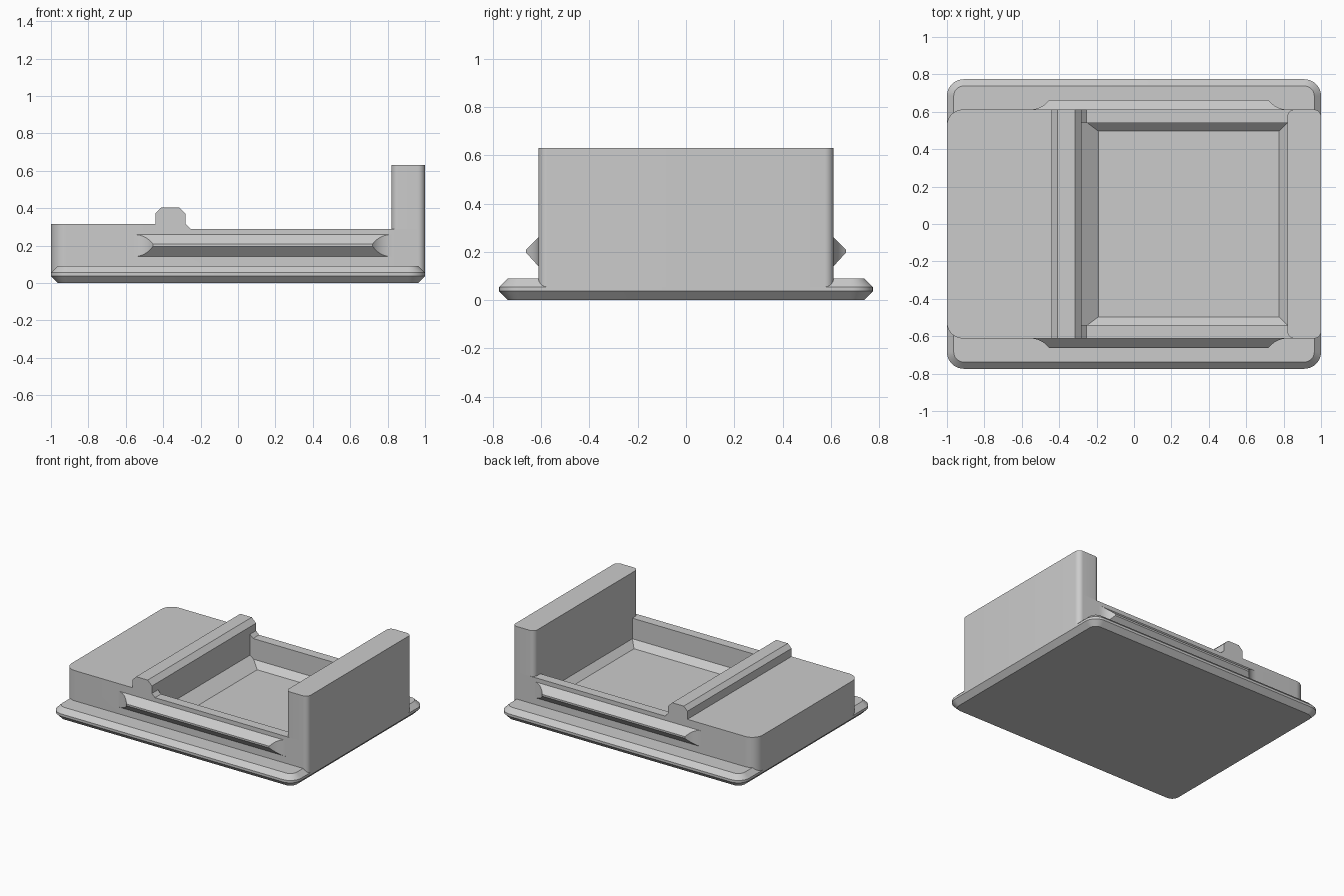
import bpy, bmesh, math

cube = bpy.data.objects.get("Cube")
if cube:
    bpy.data.objects.remove(cube, do_unlink=True)

grey = bpy.data.materials.new("light_grey")
grey.use_nodes = True
colour = (0.6, 0.6, 0.6, 1)
grey.diffuse_color = colour
grey.node_tree.nodes["Principled BSDF"].inputs["Base Color"].default_value = colour


def loft(name, loops):
    """Skin a stack of equal-length loops and cap both ends."""
    bm = bmesh.new()
    rings = [[bm.verts.new(p) for p in loop] for loop in loops]
    n = len(rings[0])
    for a, b in zip(rings, rings[1:]):
        for i in range(n):
            j = (i + 1) % n
            bm.faces.new((a[i], a[j], b[j], b[i]))
    bm.faces.new(rings[0][::-1])
    bm.faces.new(rings[-1])
    bmesh.ops.recalc_face_normals(bm, faces=bm.faces)
    mesh = bpy.data.meshes.new(name)
    bm.to_mesh(mesh)
    bm.free()
    mesh.materials.append(grey)
    ob = bpy.data.objects.new(name, mesh)
    bpy.context.collection.objects.link(ob)
    return ob


def rounded(x0, x1, y, z, r_left, r_right, steps=10):
    """Rounded rectangle outline, symmetric in y."""
    pts = []
    corners = ((x1, 1, r_right), (x0, 1, r_left), (x0, -1, r_left), (x1, -1, r_right))
    for q, (x, side, r) in enumerate(corners):
        cx = x - r if x == x1 else x + r
        for k in range(steps + 1):
            a = math.pi / 2 * (q + k / steps)
            pts.append((cx + r * math.cos(a), side * (y - r) + r * math.sin(a), z))
    return pts


def boolean(ob, cutter, operation):
    """Apply a boolean and discard the cutter."""
    mod = ob.modifiers.new(operation.lower(), 'BOOLEAN')
    mod.operation = operation
    mod.solver = 'EXACT'
    mod.object = cutter
    bpy.context.view_layer.objects.active = ob
    bpy.ops.object.modifier_apply(modifier=mod.name)
    bpy.data.objects.remove(cutter, do_unlink=True)


# Base plate with chamfered rim
plate = loft("base_plate", [
    rounded(-1 + d, 1 - d, 0.774 - d, z, 0.09 - d, 0.09 - d)
    for z, d in ((0, 0.036), (0.037, 0), (0.055, 0), (0.09, 0.036))])

# Body: stepped side profile with cross bar, trimmed to a rounded footprint
profile = [(-1.1, 0), (-1.1, 0.315), (-0.44, 0.315), (-0.44, 0.375), (-0.41, 0.405),
           (-0.315, 0.405), (-0.28, 0.37), (-0.28, 0.315), (-0.255, 0.29),
           (1.1, 0.29), (1.1, 0)]
body = loft("body", [[(x, y, z) for x, z in profile] for y in (-0.7, 0.7)])
boolean(body, loft("footprint_helper", [
    rounded(-1, 1, 0.612, z, 0.085, 0.038) for z in (0.055, 0.8)]), 'INTERSECT')

# Recessed pocket: sloped foot all round, wider below the cross bar
pocket = [(0.092, -0.19, 0.775, 0.496), (0.137, -0.25, 0.82, 0.541),
          (0.1595, -0.28, 0.82, 0.541), (0.36, -0.28, 0.82, 0.541)]
boolean(body, loft("pocket_helper", [
    [(x0, -y, z), (x1, -y, z), (x1, y, z), (x0, y, z)]
    for z, x0, x1, y in pocket]), 'DIFFERENCE')

# Tall end wall
wall = loft("end_wall", [
    rounded(0.82, 1, 0.612, z, 0.038, 0.038) for z in (0.29, 0.63)])

# Side rails: wedge section fading out in a shallow concave arc at each end
radius, sweep = 0.125, math.asin(0.8)
fade = [(radius * math.sin(t), radius * (1 - math.cos(t)) + 0.001)
        for t in (sweep * k / 8 for k in range(9))]
stations = [(-0.555 + x, d) for x, d in fade] + [(0.82 - x, d) for x, d in reversed(fade)]
rails = []
for side, name in ((-1, "front_rail"), (1, "back_rail")):
    rails.append(loft(name, [
        [(x, side * 0.611, 0.14), (x, side * (0.611 + d), 0.14 + 1.1 * d),
         (x, side * (0.611 + d), 0.26 - d), (x, side * 0.611, 0.26)]
        for x, d in stations]))

# Smooth rounded corners, keep hard edges
bpy.ops.object.select_all(action='DESELECT')
for ob in (plate, body, wall, *rails):
    ob.select_set(True)
bpy.context.view_layer.objects.active = body
bpy.ops.object.shade_smooth_by_angle(angle=math.radians(30))
